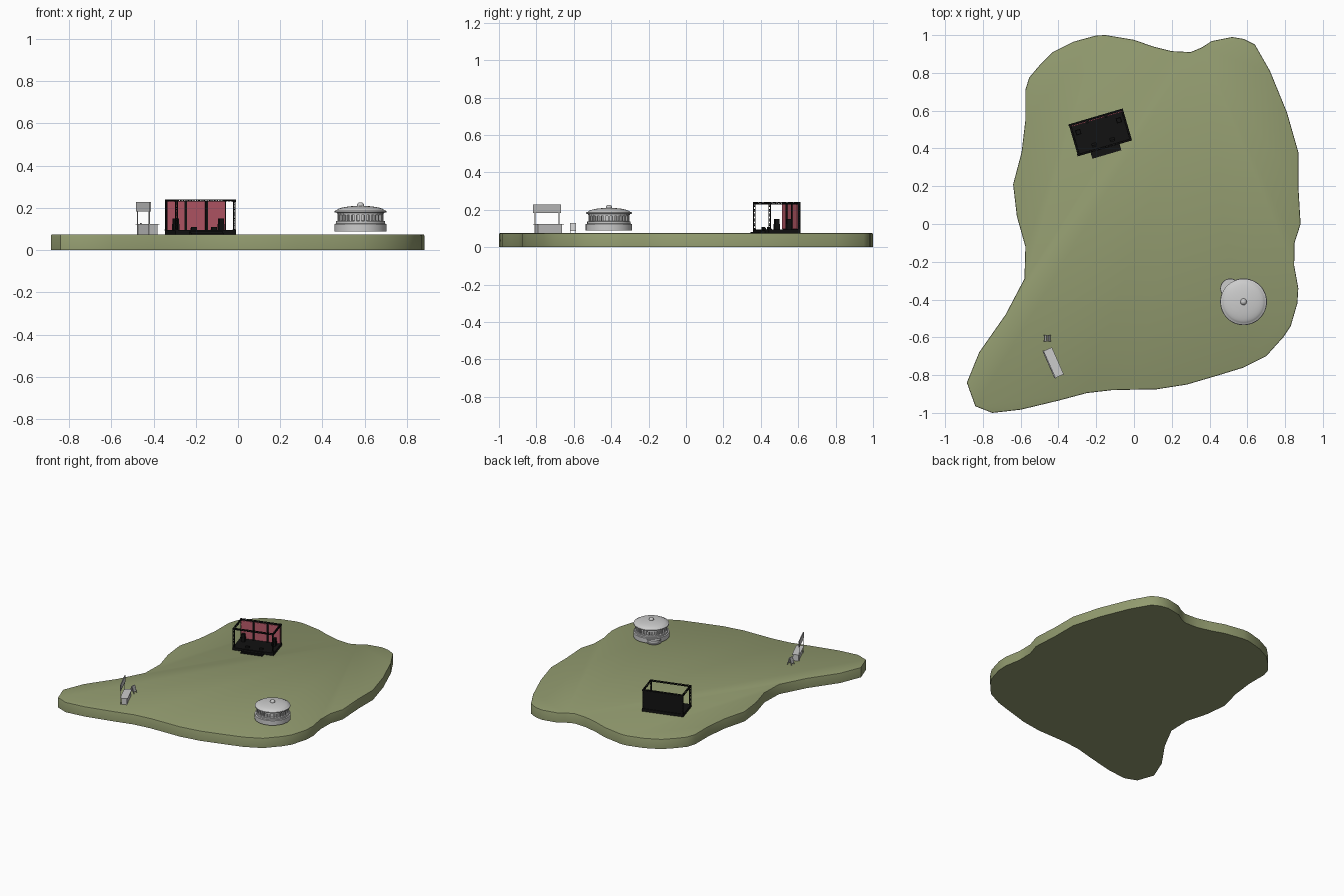
import bpy, bmesh, math
from mathutils import Matrix, Vector

if "Cube" in bpy.data.objects:
    bpy.data.objects.remove(bpy.data.objects["Cube"])

GROUND = 0.075


def material(name, rgb):
    m = bpy.data.materials.new(name)
    m.diffuse_color = (*rgb, 1)
    m.use_nodes = True
    m.node_tree.nodes["Principled BSDF"].inputs["Base Color"].default_value = m.diffuse_color
    return m


GRASS = material("grass", (0.29, 0.33, 0.16))
BLACK = material("black", (0.006, 0.006, 0.006))
RED = material("red_cloth", (0.48, 0.10, 0.14))


def finish(name, bm, frame=Matrix(), mat=None, smooth=False):
    bmesh.ops.recalc_face_normals(bm, faces=bm.faces)
    me = bpy.data.meshes.new(name)
    bm.to_mesh(me)
    bm.free()
    ob = bpy.data.objects.new(name, me)
    bpy.context.collection.objects.link(ob)
    ob.matrix_world = frame
    if mat:
        me.materials.append(mat)
    if smooth:
        bpy.ops.object.select_all(action='DESELECT')
        ob.select_set(True)
        bpy.context.view_layer.objects.active = ob
        bpy.ops.object.shade_smooth_by_angle(angle=math.radians(35))
    return ob


def add_box(bm, lo, hi, m=Matrix()):
    lo, hi = Vector(lo), Vector(hi)
    bmesh.ops.create_cube(bm, size=1, matrix=m @ Matrix.Translation((lo + hi) / 2)
                          @ Matrix.Diagonal((*(hi - lo), 1)))


def boxes(name, pairs, frame, mat=None):
    bm = bmesh.new()
    for lo, hi in pairs:
        add_box(bm, lo, hi)
    return finish(name, bm, frame, mat)


def stick(bm, a, b, w):
    a, b = Vector(a), Vector(b)
    d = b - a
    rot = d.to_track_quat('Z', 'Y').to_matrix().to_4x4()
    add_box(bm, (-w, -w, 0), (w, w, d.length), Matrix.Translation(a) @ rot)


def truss(bm, a, b, half=0.0045, w=0.0011, step=0.013):
    # four chords with zigzag bracing on every side
    a, b = Vector(a), Vector(b)
    d = b - a
    m = Matrix.Translation(a) @ d.to_track_quat('Z', 'Y').to_matrix().to_4x4()
    n = max(2, round(d.length / step))
    c = [(-half, -half), (half, -half), (half, half), (-half, half)]
    for i in range(4):
        p, q = c[i], c[(i + 1) % 4]
        stick(bm, m @ Vector((*p, 0)), m @ Vector((*p, d.length)), w)
        for k in range(n):
            s, e = (p, q) if k % 2 == 0 else (q, p)
            stick(bm, m @ Vector((*s, d.length * k / n)),
                  m @ Vector((*e, d.length * (k + 1) / n)), w * 0.7)


def lathe(name, profile, frame, n=48):
    bm = bmesh.new()
    rings = [[bm.verts.new((r * math.cos(math.tau * i / n), r * math.sin(math.tau * i / n), z))
              for i in range(n)] for r, z in profile]
    for p, q in zip(rings, rings[1:]):
        for i in range(n):
            j = (i + 1) % n
            bm.faces.new((p[i], p[j], q[j], q[i]))
    bm.faces.new(rings[0][::-1])
    bm.faces.new(rings[-1])
    return finish(name, bm, frame, smooth=True)


# Island slab from its outline
outline = [(-.15, 1), (0, .975), (.1, .94), (.2, .915), (.3, .91), (.36, .935), (.41, .968),
           (.52, .99), (.58, .98), (.64, .95), (.72, .81), (.81, .59), (.87, .38), (.87, .2),
           (.882, 0), (.85, -.1), (.848, -.22), (.87, -.34), (.865, -.42), (.83, -.54),
           (.79, -.6), (.7, -.7), (.58, -.76), (.45, -.8), (.28, -.85), (.12, -.875),
           (0, -.877), (-.12, -.88), (-.25, -.895), (-.4, -.935), (-.6, -.983), (-.75, -1),
           (-.84, -.965), (-.885, -.84), (-.82, -.68), (-.68, -.48), (-.58, -.29),
           (-.575, -.12), (-.62, .04), (-.64, .21), (-.595, .38), (-.575, .55),
           (-.575, .71), (-.555, .775), (-.5, .84), (-.43, .91), (-.32, .965), (-.2, .998)]
bm = bmesh.new()
base = bm.faces.new([bm.verts.new((x, y, 0)) for x, y in outline])
up = bmesh.ops.extrude_face_region(bm, geom=[base], use_keep_orig=True)
bmesh.ops.translate(bm, vec=(0, 0, GROUND),
                    verts=[v for v in up["geom"] if isinstance(v, bmesh.types.BMVert)])
top_edges = [e for e in bm.edges if all(v.co.z > 0.01 for v in e.verts)]
bmesh.ops.bevel(bm, geom=top_edges, offset=0.006, segments=2, profile=0.5, affect='EDGES')
finish("grass_island", bm, mat=GRASS, smooth=True)

# Domed hall
hall = Matrix.Translation((0.58, -0.412, 0.088))
lathe("hall_base", [(.124, 0), (.124, .035), (.116, .038), (.116, .05), (.099, .052),
                    (.099, .086)], hall)
dome = [(.095, .085), (.112, .085), (.112, .089), (.122, .091), (.122, .098)]
dome += [(.114 * math.cos(t), .098 + .024 * math.sin(t))
         for t in (math.radians(a) for a in range(8, 80, 9))]
lathe("hall_dome", dome + [(.016, .122)], hall)
knob = [(.017 * math.cos(math.radians(a)), .123 + .016 * math.sin(math.radians(a)))
        for a in range(-30, 90, 14)]
lathe("dome_knob", knob, hall, 24)
bm = bmesh.new()
for i in range(28):
    r = Matrix.Rotation(math.tau * i / 28, 4, 'Z')
    add_box(bm, (.097, -.005, .05), (.109, .005, .087), r)
    add_box(bm, (.097, -.013, .078), (.107, .013, .087), r)
finish("hall_window_pillars", bm, hall)
porch = hall @ Matrix.Rotation(math.radians(135), 4, 'Z') @ Matrix.Translation((.1, 0, 0))
lathe("hall_porch", [(.053, 0), (.053, .006), (.046, .006), (.046, .022), (.051, .023),
                     (.051, .029)], porch, 32)

# Stage
stage = Matrix.Translation((-0.178, 0.485, GROUND)) @ Matrix.Rotation(math.radians(16.4), 4, 'Z')
boxes("stage_platform", [((-.149, -.088, 0), (.149, .088, .02)),
                         ((-.08, -.108, 0), (.08, -.088, .013)),
                         ((-.08, -.122, 0), (.08, -.108, .007))], stage, BLACK)
bm = bmesh.new()
X, Y, H = .143, .082, .16
for x in (-X, X):
    truss(bm, (x, -Y, H), (x, Y, H))
    for y in (-Y, Y):
        truss(bm, (x, y, .02), (x, y, H))
for y in (-Y, Y):
    truss(bm, (-X, y, H), (X, y, H))
for x in (-X, X):
    for y in (-Y, Y):
        add_box(bm, (x - .006, y - .006, H - .006), (x + .006, y + .006, H + .006))
        add_box(bm, (x - .008, y - .006, .019), (x + .006, y + .006, .024))
finish("stage_trusses", bm, stage, BLACK)
boxes("stage_back_wall", [((-.145, .076, .018), (.145, .083, .158))]
      + [((x - .006, .066, .018), (x + .006, .078, .158)) for x in (-.052, .052)], stage, BLACK)
boxes("stage_red_curtains", [((x - .044, .072, .021), (x + .044, .077, .155))
                             for x in (-.098, 0, .098)], stage, RED)
boxes("stage_speakers", [b for s in (-1, 1) for b in (
    ((s * .112 - .014, .02, .02), (s * .112 + .014, .048, .05)),
    ((s * .112 - .012, .022, .05), (s * .112 + .012, .046, .075)))], stage, BLACK)
bm = bmesh.new()
for x in (-.05, .05):
    # wedge-shaped floor monitors
    add_box(bm, (x - .013, -.065, .02), (x + .013, -.045, .034))
    for v in bm.verts:
        if v.co.y > -.05 and v.co.z > .03:
            v.co.y = -.056
finish("floor_monitors", bm, stage, BLACK)

# Food stall: local x runs along the counter, -y is the back
stall = Matrix.Translation((-0.428, -0.735, GROUND)) @ Matrix.Rotation(
    math.atan2(-.143, .063), 4, 'Z') @ Matrix.Rotation(math.pi, 4, 'Z')
boxes("stall_counter", [((-.071, -.024, 0), (.071, .024, 0)),
                        ((-.071, -.020, 0), (.071, .018, .046))][1:], stall)
back = -1 if (stall.to_3x3() @ Vector((0, 1, 0))).x > 0 else 1
boxes("counter_top", [((-.078, -.027, .046), (.078, .027, .05))], stall)
boxes("stall_posts", [((x - .002, back * .022 - .002, .0), (x + .002, back * .022 + .002, .112))
                      for x in (-.070, .070)], stall)
boxes("stall_sign_board", [((-.081, back * .022 - .003, .107), (.081, back * .022 + .003, .153))],
      stall)

# Folding menu board beside the stall
menu = Matrix.Translation((-0.459, -0.604, GROUND))
bm = bmesh.new()
for s in (-1, 1):
    m = Matrix.Translation((s * .002, 0, .054)) @ Matrix.Rotation(-s * math.radians(16), 4, 'Y')
    add_box(bm, (-.0015, -.016, -.045), (.0015, .016, 0), m)
    for y in (-.015, .015):
        add_box(bm, (-.002, y - .002, -.055), (.002, y + .002, 0), m)
finish("folding_menu_board", bm, menu)
